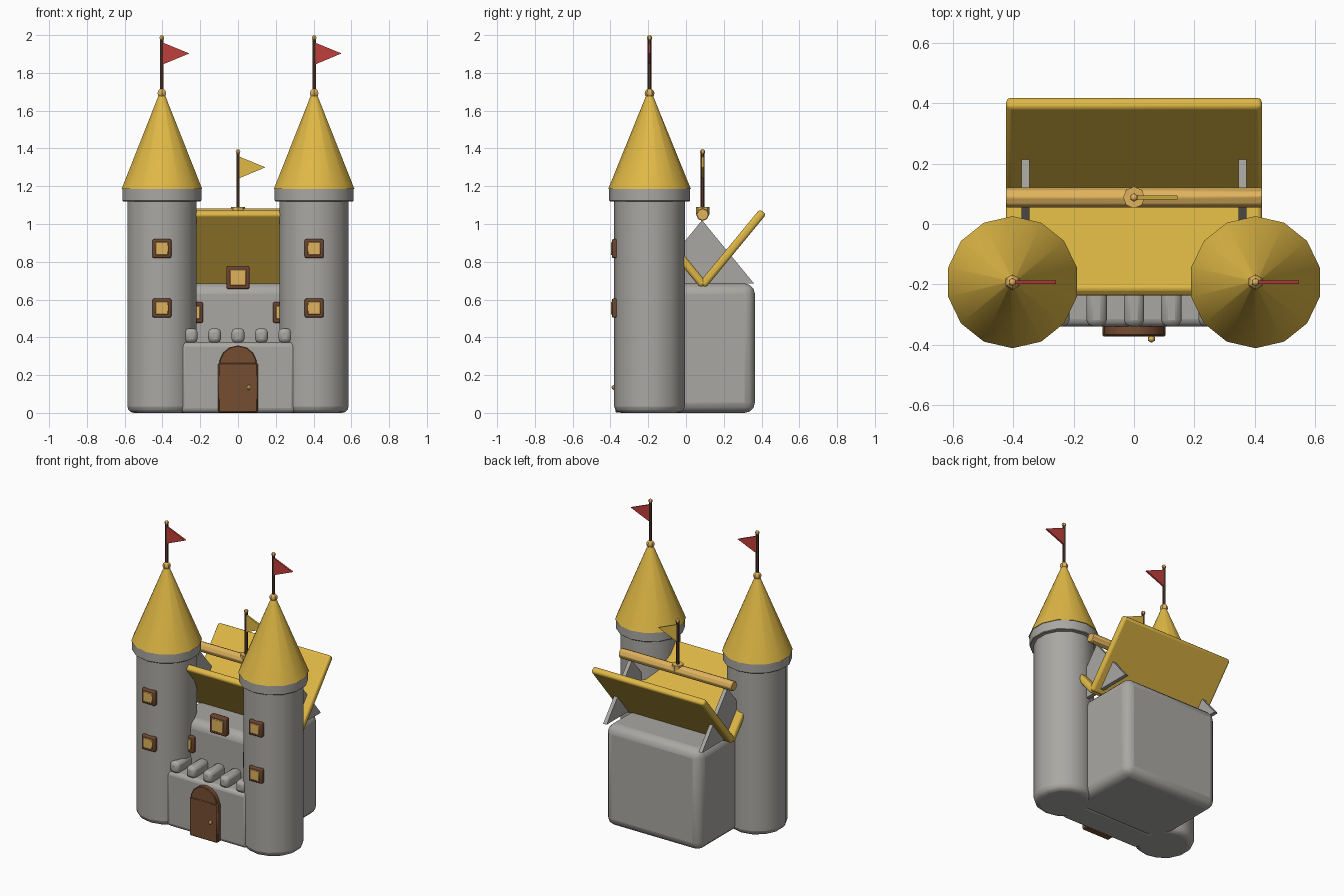
import bpy, bmesh, math
from mathutils import Vector

if "Cube" in bpy.data.objects:
    bpy.data.objects.remove(bpy.data.objects["Cube"])


def material(name, r, g, b):
    m = bpy.data.materials.new(name)
    m.diffuse_color = (r, g, b, 1)
    m.use_nodes = True
    m.node_tree.nodes["Principled BSDF"].inputs["Base Color"].default_value = m.diffuse_color
    return m


STONE = material("grey stone", 0.40, 0.39, 0.365)
ROOF = material("yellow roof", 0.74, 0.48, 0.06)
GOLD = material("warm gold", 0.74, 0.45, 0.11)
DOOR = material("door brown", 0.18, 0.075, 0.032)
FRAME = material("frame brown", 0.15, 0.06, 0.03)
POLE = material("dark wood", 0.09, 0.04, 0.022)
RED = material("red flag", 0.52, 0.05, 0.045)


def finish(name, mat, bevel=0, segments=2):
    ob = bpy.context.object
    ob.name = name
    ob.data.materials.append(mat)
    if bevel:
        mod = ob.modifiers.new("bevel", 'BEVEL')
        mod.width = bevel
        mod.segments = segments
        mod.limit_method = 'ANGLE'
        mod.angle_limit = math.radians(40)
    bpy.ops.object.shade_smooth_by_angle(angle=math.radians(35))
    return ob


def box(name, mat, lo, hi, bevel=0, segments=2):
    lo, hi = Vector(lo), Vector(hi)
    bpy.ops.mesh.primitive_cube_add(size=1, location=(lo + hi) / 2)
    ob = bpy.context.object
    for v in ob.data.vertices:
        v.co = Vector([c * s for c, s in zip(v.co, hi - lo)])
    return finish(name, mat, bevel, segments)


def cone(name, mat, x, y, z0, z1, r1, r2, sides, bevel=0, segments=2):
    bpy.ops.mesh.primitive_cone_add(vertices=sides, radius1=r1, radius2=r2,
                                    depth=z1 - z0, location=(x, y, (z0 + z1) / 2))
    return finish(name, mat, bevel, segments)


def ball(name, mat, loc, r, sides=6):
    bpy.ops.mesh.primitive_uv_sphere_add(segments=sides, ring_count=6, radius=r, location=loc)
    return finish(name, mat)


def prism(name, mat, points, thickness):
    # flat outline extruded by thickness, centred on the outline
    bm = bmesh.new()
    pts = [Vector(p) for p in points]
    n = (pts[1] - pts[0]).cross(pts[2] - pts[0]).normalized()
    face = bm.faces.new([bm.verts.new(p - n * thickness / 2) for p in pts])
    ext = bmesh.ops.extrude_face_region(bm, geom=[face])
    bmesh.ops.translate(bm, vec=n * thickness,
                        verts=[v for v in ext["geom"] if isinstance(v, bmesh.types.BMVert)])
    bmesh.ops.recalc_face_normals(bm, faces=bm.faces)
    me = bpy.data.meshes.new(name)
    bm.to_mesh(me)
    bm.free()
    ob = bpy.data.objects.new(name, me)
    me.materials.append(mat)
    bpy.context.collection.objects.link(ob)
    return ob


def flagpole(name, x, y, z0, z1, mat):
    cone(name + "_pole", POLE, x, y, z0, z1, 0.010, 0.010, 6)
    ball(name + "_pole_tip", GOLD, (x, y, z1), 0.014)
    prism(name + "_flag", mat, [(x + 0.006, y, z1 - 0.025), (x + 0.145, y, z1 - 0.082),
                                (x + 0.006, y, z1 - 0.14)], 0.012)


def window(name, x, y, z, w, h, pane):
    # y is the front surface of the frame
    box(name + "_frame", FRAME, (x - w / 2, y, z - h / 2), (x + w / 2, y + 0.04, z + h / 2), 0.008)
    box(name + "_pane", GOLD, (x - pane / 2, y - 0.005, z - pane / 2),
        (x + pane / 2, y + 0.03, z + pane / 2), 0.003, 1)


# main hall
box("hall", STONE, (-0.36, -0.195, 0), (0.36, 0.365, 0.685), 0.055, 3)
window("hall_window", 0, -0.22, 0.717, 0.122, 0.122, 0.085)

# towers with roofs, flags and windows
for side, s in (("left", -1), ("right", 1)):
    x, y = s * 0.403, -0.193
    cone(side + "_tower", STONE, x, y, 0, 1.16, 0.187, 0.187, 14, 0.035, 3)
    cone(side + "_tower_collar", STONE, x, y, 1.12, 1.195, 0.214, 0.214, 14, 0.004, 1)
    cone(side + "_tower_roof", ROOF, x, y, 1.185, 1.69, 0.219, 0.014, 14)
    ball(side + "_roof_ball", GOLD, (x, y, 1.692), 0.026)
    flagpole(side + "_tower", x, y, 1.68, 1.985, RED)
    for z in (0.555, 0.87):
        window(side + "_tower_window", x, -0.393, z, 0.1, 0.1, 0.068)
    window(side + "_hall_window", s * 0.235, -0.217, 0.532, 0.1, 0.11, 0.07)
    # gable triangle
    prism(side + "_gable", STONE, [(s * 0.36, -0.19, 0.685), (s * 0.36, 0.36, 0.685),
                                   (s * 0.36, 0.085, 1.02)], 0.026)

# roof panels leaning outward in a V
for name, s in (("front", -1), ("back", 1)):
    panel = box(name + "_roof_panel", ROOF, (-0.425, -0.2525, -0.022),
                (0.425, 0.2525, 0.022), 0.016, 3)
    panel.location = (0, 0.09 + s * 0.157, 0.87)
    panel.rotation_euler = (s * math.radians(50.5), 0, 0)

# ridge beam and its flag
beam = cone("ridge_beam", GOLD, 0, 0.088, 0.625, 1.475, 0.034, 0.034, 8, 0.004, 1)
beam.rotation_euler = (0, math.pi / 2, 0)
cone("flag_base", GOLD, 0, 0.088, 1.05, 1.09, 0.036, 0.036, 8)
flagpole("ridge", 0, 0.088, 1.07, 1.382, ROOF)

# gatehouse with battlements
box("gatehouse", STONE, (-0.305, -0.34, 0), (0.305, -0.14, 0.375), 0.025, 3)
for i in range(-2, 3):
    x = i * 0.124
    box("merlon", STONE, (x - 0.034, -0.34, 0.37), (x + 0.034, -0.17, 0.448), 0.022, 2)

# arched door with knob
box("door", DOOR, (-0.105, -0.374, 0.002), (0.105, -0.32, 0.265), 0.006, 1)
arch = cone("door_arch", DOOR, 0, -0.345, 0.232, 0.282, 0.1, 0.1, 14, 0.004, 1)
arch.rotation_euler = (math.pi / 2, 0, 0)
arch.location = (0, -0.345, 0.257)
ball("door_knob", GOLD, (0.058, -0.381, 0.135), 0.013)
